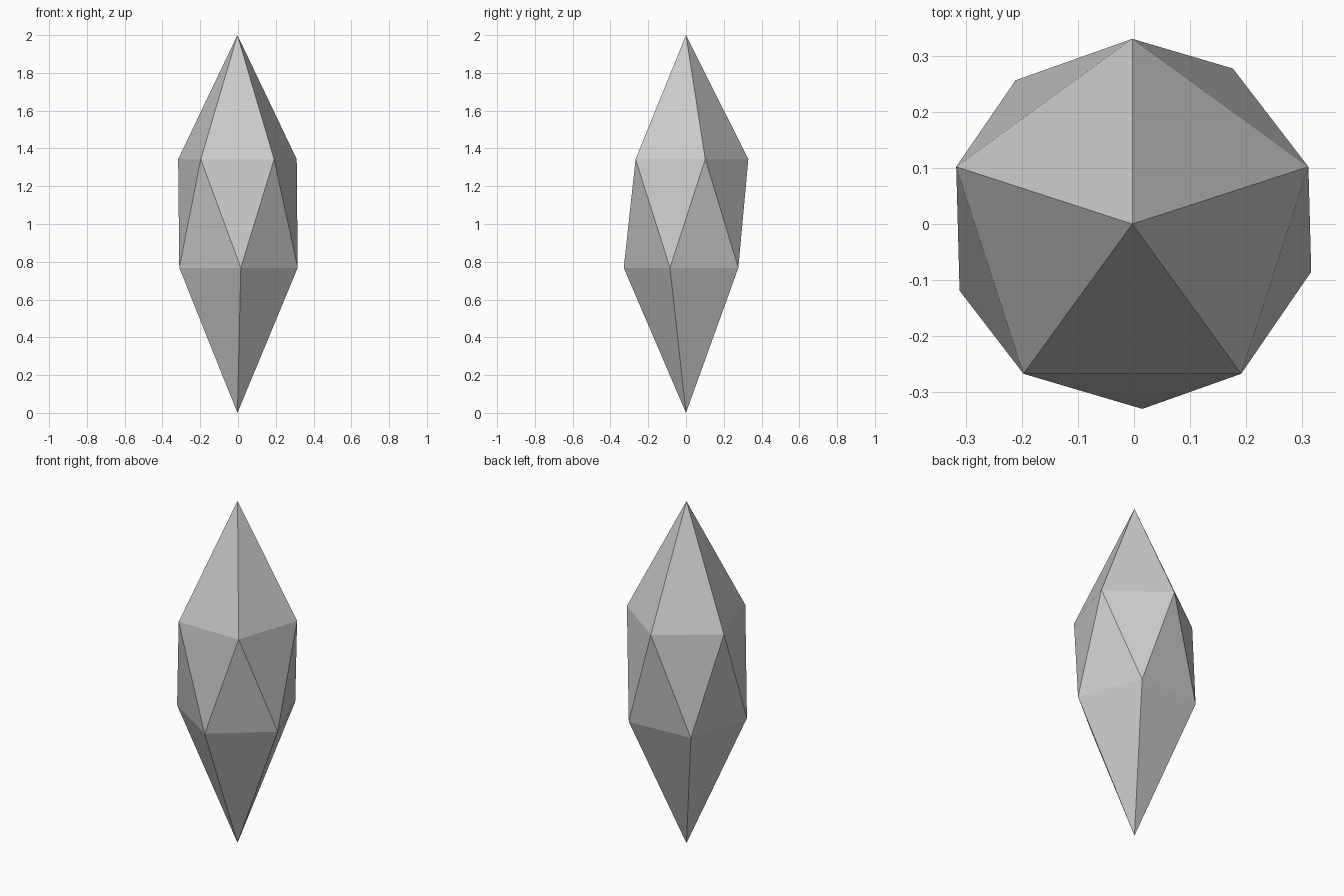
import bpy, bmesh
from math import cos, sin, radians

if "Cube" in bpy.data.objects:
    bpy.data.objects.remove(bpy.data.objects["Cube"])

CX, R, SIDES = -0.003, 0.33, 5


def ring(bm, z, start):
    """Five-sided ring of vertices at height z."""
    angles = [radians(start + 360 / SIDES * i) for i in range(SIDES)]
    return [bm.verts.new((CX + R * cos(a), R * sin(a), z)) for a in angles]


# Crystal: two points joined by two staggered rings
bm = bmesh.new()
top = bm.verts.new((CX, 0, 2))
bottom = bm.verts.new((CX, 0, 0))
upper = ring(bm, 1.343, -126)
lower = ring(bm, 0.768, -86.9)

for i in range(SIDES):
    j = (i + 1) % SIDES
    bm.faces.new((upper[i], upper[j], top))
    bm.faces.new((upper[i], lower[i], upper[j]))
    bm.faces.new((lower[i], lower[j], upper[j]))
    bm.faces.new((lower[j], lower[i], bottom))

bmesh.ops.recalc_face_normals(bm, faces=bm.faces)
mesh = bpy.data.meshes.new("crystal")
bm.to_mesh(mesh)
bm.free()
bpy.context.collection.objects.link(bpy.data.objects.new("crystal", mesh))
